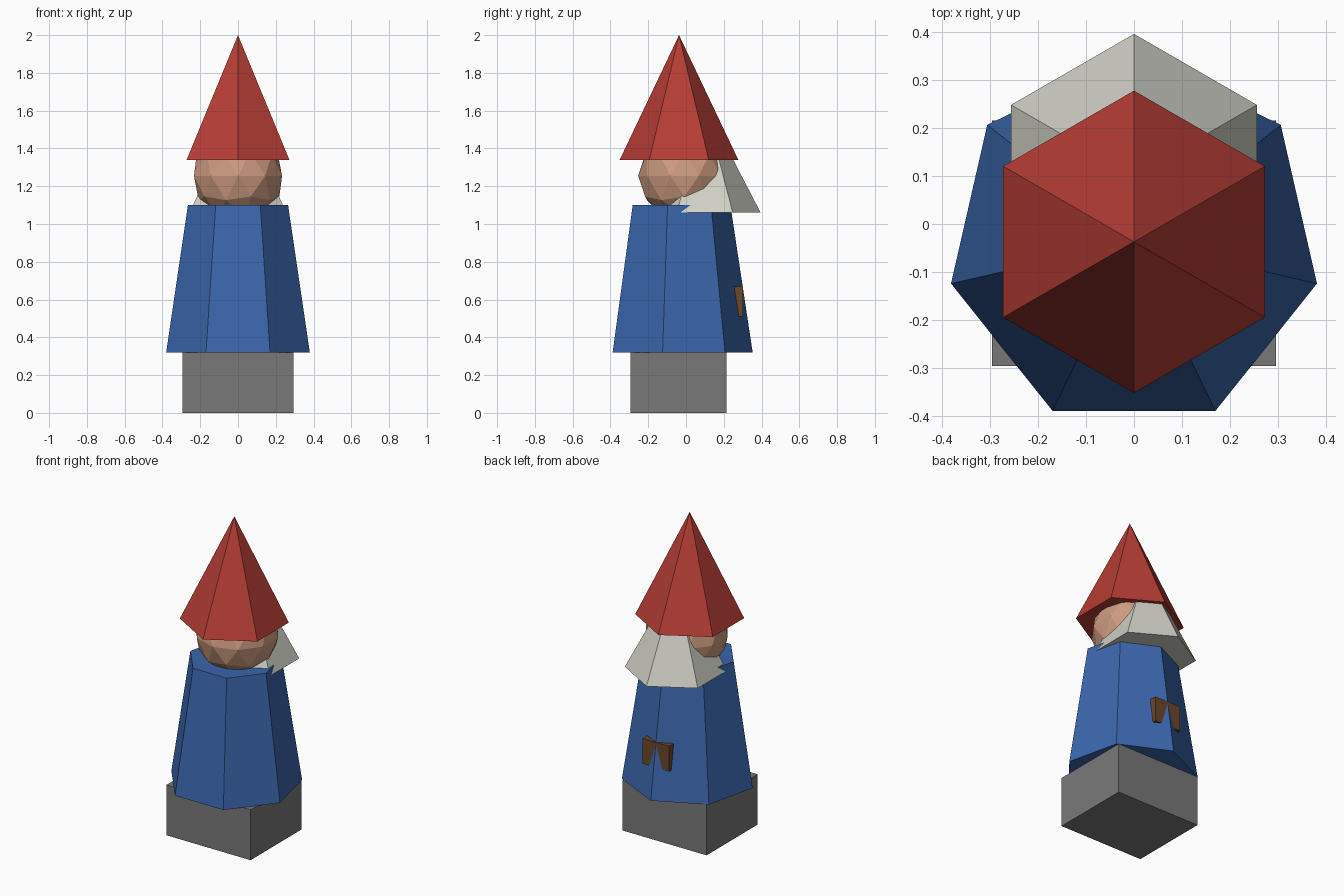
import bpy
from math import pi

default = bpy.data.objects.get("Cube")
if default:
    bpy.data.objects.remove(default, do_unlink=True)


def material(name, *srgb):
    mat = bpy.data.materials.new(name)
    color = [((c / 255 + 0.055) / 1.055) ** 2.4 for c in srgb] + [1]
    mat.use_nodes = True
    mat.diffuse_color = color
    mat.node_tree.nodes["Principled BSDF"].inputs["Base Color"].default_value = color
    return mat


def finish(name, mat):
    obj = bpy.context.object
    obj.name = obj.data.name = name
    obj.data.materials.append(mat)
    return obj


def cone(name, mat, sides, r_bottom, r_top, y, z_bottom, z_top):
    """Faceted cone or frustum with one corner pointing to the back (+y)."""
    bpy.ops.mesh.primitive_cone_add(
        vertices=sides, radius1=r_bottom, radius2=r_top,
        depth=z_top - z_bottom, location=(0, y, (z_bottom + z_top) / 2))
    return finish(name, mat)


def box(name, mat, low, high):
    center = [(a + b) / 2 for a, b in zip(low, high)]
    bpy.ops.mesh.primitive_cube_add(size=1, location=center)
    bpy.context.object.scale = [b - a for a, b in zip(low, high)]
    return finish(name, mat)


red = material("hat red", 182, 61, 53)
blue = material("robe blue", 59, 102, 172)
grey = material("base grey", 121, 121, 121)
white = material("hair off white", 208, 208, 198)
skin = material("skin", 205, 155, 128)
brown = material("pouch brown", 108, 70, 42)

# Square base and heptagonal robe
box("base", grey, (-0.295, -0.295, 0), (0.295, 0.215, 0.319))
cone("robe", blue, 7, 0.39, 0.272, -0.037, 0.32, 1.1)

# Pouch pushed into the back corner of the robe
box("back_pouch", brown, (-0.093, 0.18, 0.51), (0.093, 0.302, 0.67))

# Faceted head wrapped by the hair and topped by the pointed hat
bpy.ops.mesh.primitive_ico_sphere_add(
    subdivisions=2, radius=0.245, location=(0, -0.008, 1.255), rotation=(0, 0, pi))
finish("head", skin)
cone("hair", white, 6, 0.295, 0, 0.1, 1.06, 1.63)
cone("hat", red, 6, 0.314, 0, -0.037, 1.34, 2.0)
